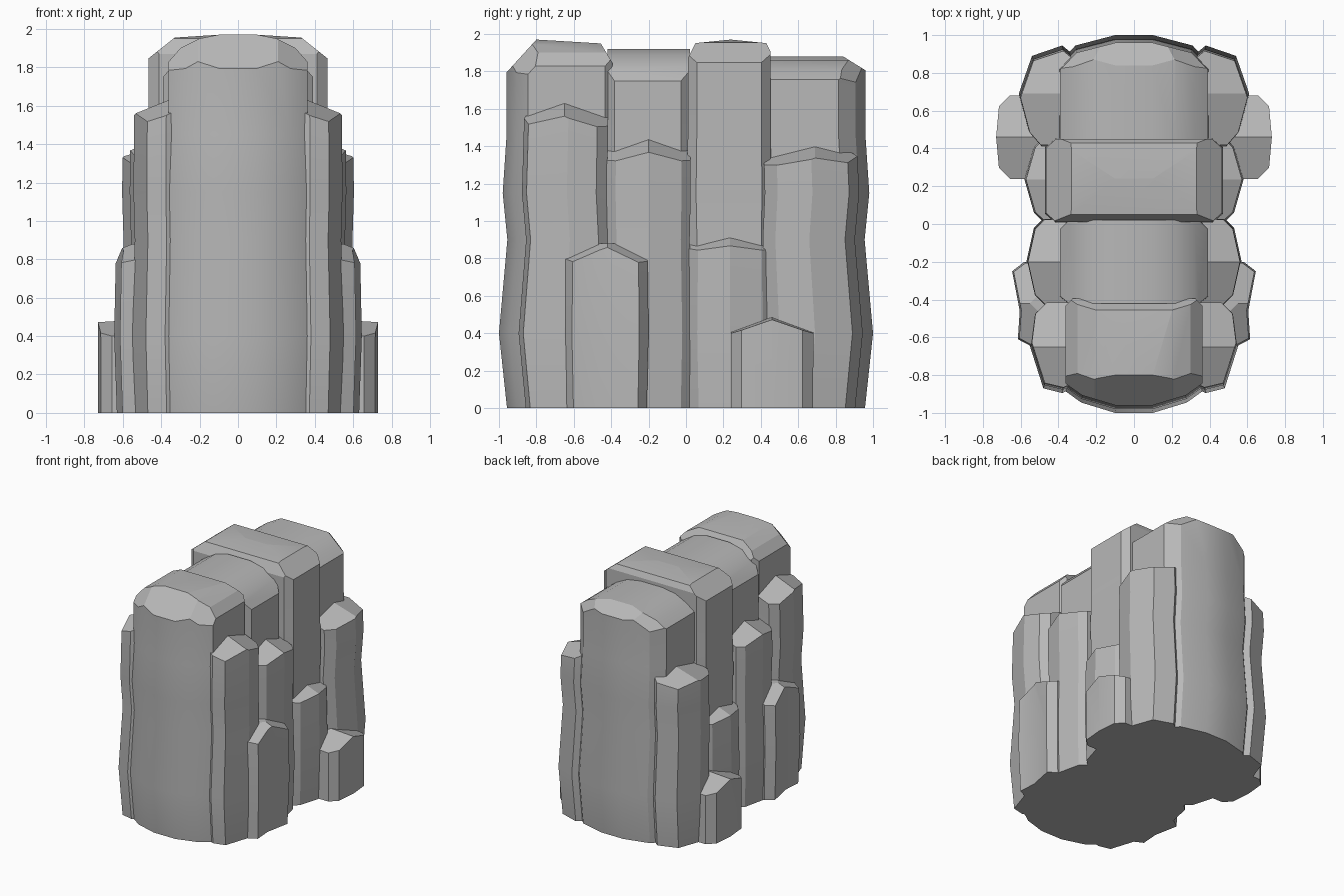
import bpy
import bmesh
from math import radians
from mathutils import Vector

if "Cube" in bpy.data.objects:
    bpy.data.objects.remove(bpy.data.objects["Cube"])

stone = bpy.data.materials.new("grey_stone")
stone.use_nodes = True
GREY = (0.48, 0.48, 0.48, 1)
stone.diffuse_color = GREY
stone.node_tree.nodes["Principled BSDF"].inputs["Base Color"].default_value = GREY

# Weathered swelling shared by all columns: height, scale
SWELL = [(0, 0.957), (0.4, 1.0), (0.9, 0.955), (1.15, 0.98), (1.45, 0.96), (2.1, 0.96)]
SIDES = (1, -1)


def column(name, half, cuts, height, centre_y):
    """Loft a mirrored plan upwards, then slice its top with (point, normal) planes."""
    plan = half + [(-x, y) for x, y in reversed(half)]
    bm = bmesh.new()
    rings = []
    levels = [s for s in SWELL if s[0] < height - 0.2] + [(height + 0.15, 0.96)]
    for z, s in levels:
        rings.append([bm.verts.new((x * (0.5 + s / 2), centre_y + (y - centre_y) * s, z))
                      for x, y in plan])
    n = len(plan)
    for low, high in zip(rings, rings[1:]):
        for i in range(n):
            j = (i + 1) % n
            bm.faces.new((low[i], low[j], high[j], high[i]))
    bm.faces.new(rings[0][::-1])
    bm.faces.new(rings[-1])
    for point, normal in cuts:
        bmesh.ops.bisect_plane(bm, geom=bm.verts[:] + bm.edges[:] + bm.faces[:],
                               plane_co=point, plane_no=Vector(normal).normalized(),
                               clear_outer=True)
        bmesh.ops.holes_fill(bm, edges=[e for e in bm.edges if e.is_boundary], sides=0)
    bmesh.ops.recalc_face_normals(bm, faces=bm.faces[:])
    mesh = bpy.data.meshes.new(name)
    bm.to_mesh(mesh)
    bm.free()
    mesh.materials.append(stone)
    obj = bpy.data.objects.new(name, mesh)
    bpy.context.collection.objects.link(obj)
    bpy.ops.object.select_all(action="DESELECT")
    obj.select_set(True)
    bpy.context.view_layer.objects.active = obj
    bpy.ops.object.shade_smooth_by_angle(angle=radians(22))


def arch(points):
    """Mirrored planes through successive (x, z) points of an arched top."""
    cuts = [((0, 0, points[0][1]), (0, 0, 1))]
    for (xa, za), (xb, zb) in zip(points, points[1:]):
        for side in SIDES:
            cuts.append(((side * xa, 0, za), (side * (za - zb), 0, xb - xa)))
    return cuts


def end_bevel(y, z, fall, corner_z, facing):
    """Bevel of an arched end, with a diagonal facet at each corner."""
    return [((0, y, z), (0, facing * fall, 1))] + [
        ((side * 0.3, y, corner_z), (side * 0.8, facing, 0.9)) for side in SIDES]


def gable(x, y, height, slope_x, slope_y):
    """Four planes per pair of flanks, ridged at y and falling outwards."""
    return [((sx * x, y, height), (sx * slope_x, sy * slope_y, 1))
            for sx in SIDES for sy in SIDES]


def block(name, width, y0, y1, height, bevel, bulge, slope_x=0.4, slope_y=0.35):
    """Broad block whose two ends show as gabled pillars on the flanks."""
    mid = (y0 + y1) / 2
    edge = width - bulge
    half = [(edge - bevel, y0), (edge, y0 + bevel), (width, mid),
            (edge, y1 - bevel), (edge - bevel, y1)]
    column(name, half, gable(width - 0.14, mid, height, slope_x, slope_y), height, mid)


# Tall central columns, front to back
column("front_core", [(0.1, -1.0), (0.28, -0.945), (0.37, -0.88), (0.37, -0.45), (0.33, -0.41)],
       arch([(0.1, 1.97), (0.2, 1.95), (0.3, 1.9), (0.37, 1.82)])
       + end_bevel(-0.8, 1.97, 1.1, 1.89, -1)
       + [((0, -0.8, 1.97), (0, 0.06, 1)), ((0, -0.45, 1.94), (0, 1, 0.6))], 1.97, 0)
column("front_middle_core", [(0.35, -0.43), (0.4, -0.39), (0.4, -0.02), (0.35, 0.03)],
       arch([(0.1, 1.92), (0.22, 1.89), (0.32, 1.83), (0.4, 1.74)]), 1.92, -0.2)
column("back_middle_core", [(0.42, 0.0), (0.475, 0.05), (0.475, 0.41), (0.42, 0.46)],
       arch([(0.1, 1.97), (0.33, 1.955), (0.475, 1.84)])
       + gable(0, 0.24, 1.97, 0, 0.1)
       + [((0, 0.24 + s * 0.19, 1.95), (0, s, 0.5)) for s in SIDES], 1.97, 0.24)
column("back_core", [(0.35, 0.42), (0.4, 0.47), (0.4, 0.85), (0.31, 0.945), (0.1, 1.0)],
       arch([(0.1, 1.88), (0.22, 1.86), (0.32, 1.81), (0.4, 1.75)])
       + end_bevel(0.84, 1.88, 0.62, 1.82, 1), 1.88, 0)

# Shoulder blocks beside each core
column("front_shoulders", [(0.3, -0.86), (0.38, -0.895), (0.48, -0.87), (0.55, -0.65),
                           (0.53, -0.49), (0.47, -0.43)],
       gable(0.41, -0.65, 1.61, 0.4, 0.35), 1.61, 0)
block("front_middle_shoulders", 0.57, -0.43, 0.03, 1.42, 0.05, 0.04)
block("back_middle_shoulders", 0.58, 0.0, 0.47, 0.92, 0.06, 0.05, 0.4, 0.25)
column("back_shoulders", [(0.5, 0.43), (0.56, 0.5), (0.61, 0.69), (0.54, 0.89),
                          (0.38, 0.945), (0.3, 0.88)],
       gable(0.45, 0.69, 1.38, 0.3, 0.25), 1.38, 0)

# Low outcrops at the foot of the flanks
column("front_outcrops", [(0.53, -0.655), (0.615, -0.61), (0.605, -0.46),
                          (0.645, -0.25), (0.58, -0.2)],
       [((0, 0, 0.88), (0, 0, 1))] + gable(0.5, -0.42, 0.9, 0.4, 0.4), 0.89, -0.42)
block("back_outcrops", 0.745, 0.23, 0.69, 0.48, 0.06, 0.015, 0.06)
